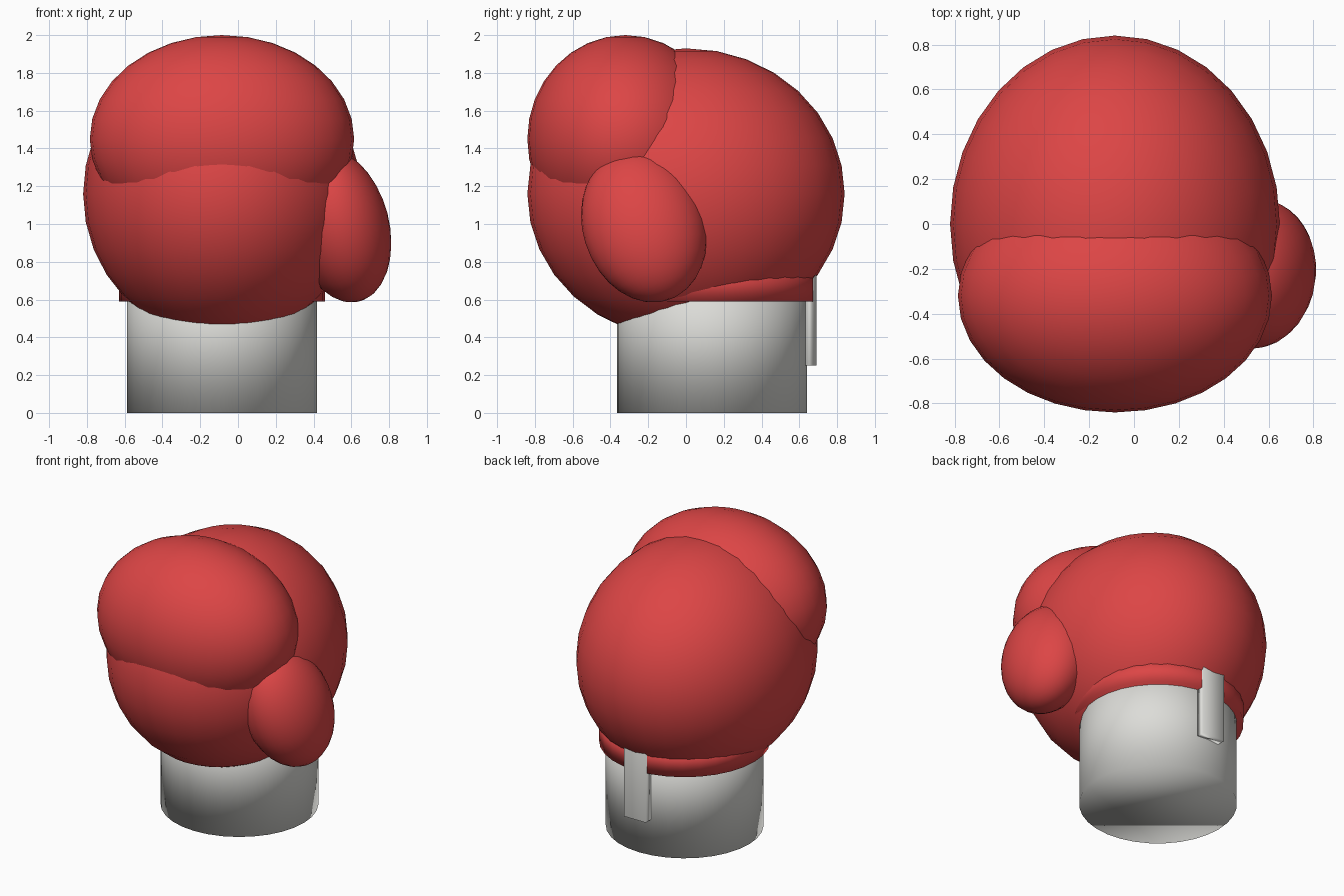
import bpy
import math

if "Cube" in bpy.data.objects:
    bpy.data.objects.remove(bpy.data.objects["Cube"])

CX = -0.085   # glove axis
CY = 0.137    # wrist axis


def material(name, rgb):
    m = bpy.data.materials.new(name)
    m.diffuse_color = (*rgb, 1.0)
    m.use_nodes = True
    m.node_tree.nodes["Principled BSDF"].inputs["Base Color"].default_value = m.diffuse_color
    return m


RED = material("red leather", (0.72, 0.06, 0.06))
WHITE = material("off white", (0.72, 0.72, 0.69))


def finish(name, mat):
    ob = bpy.context.object
    ob.name = name
    ob.data.materials.append(mat)
    bpy.ops.object.shade_smooth()
    return ob


def ellipsoid(name, centre, radii, tilt=(0, 0, 0)):
    bpy.ops.mesh.primitive_uv_sphere_add(
        segments=32, ring_count=16, radius=1, location=centre,
        rotation=[math.radians(a) for a in tilt])
    bpy.context.object.scale = radii
    return finish(name, RED)


def drum(name, radius, z0, z1, mat):
    bpy.ops.mesh.primitive_cylinder_add(
        vertices=32, radius=radius, depth=z1 - z0,
        location=(CX, CY, (z0 + z1) / 2))
    return finish(name, mat)


# Padded glove: fist, folded fingers and thumb
ellipsoid("fist", (CX, 0, 1.16), (0.735, 0.84, 0.77))
ellipsoid("folded_fingers", (CX, -0.32, 1.45), (0.70, 0.52, 0.55))
ellipsoid("thumb", (0.54, -0.222, 0.99), (0.26, 0.325, 0.42), (17, -14.5, 0))

# Wrist sleeve with a red rim where it meets the glove
drum("wrist_sleeve", 0.503, 0.0, 0.8, WHITE)
drum("wrist_rim", 0.545, 0.59, 0.76, RED)

# Closing strap at the back of the wrist
bpy.ops.mesh.primitive_cube_add(size=1, location=(CX, 0.655, 0.5))
bpy.context.object.scale = (0.17, 0.07, 0.5)
finish("back_strap", WHITE)
